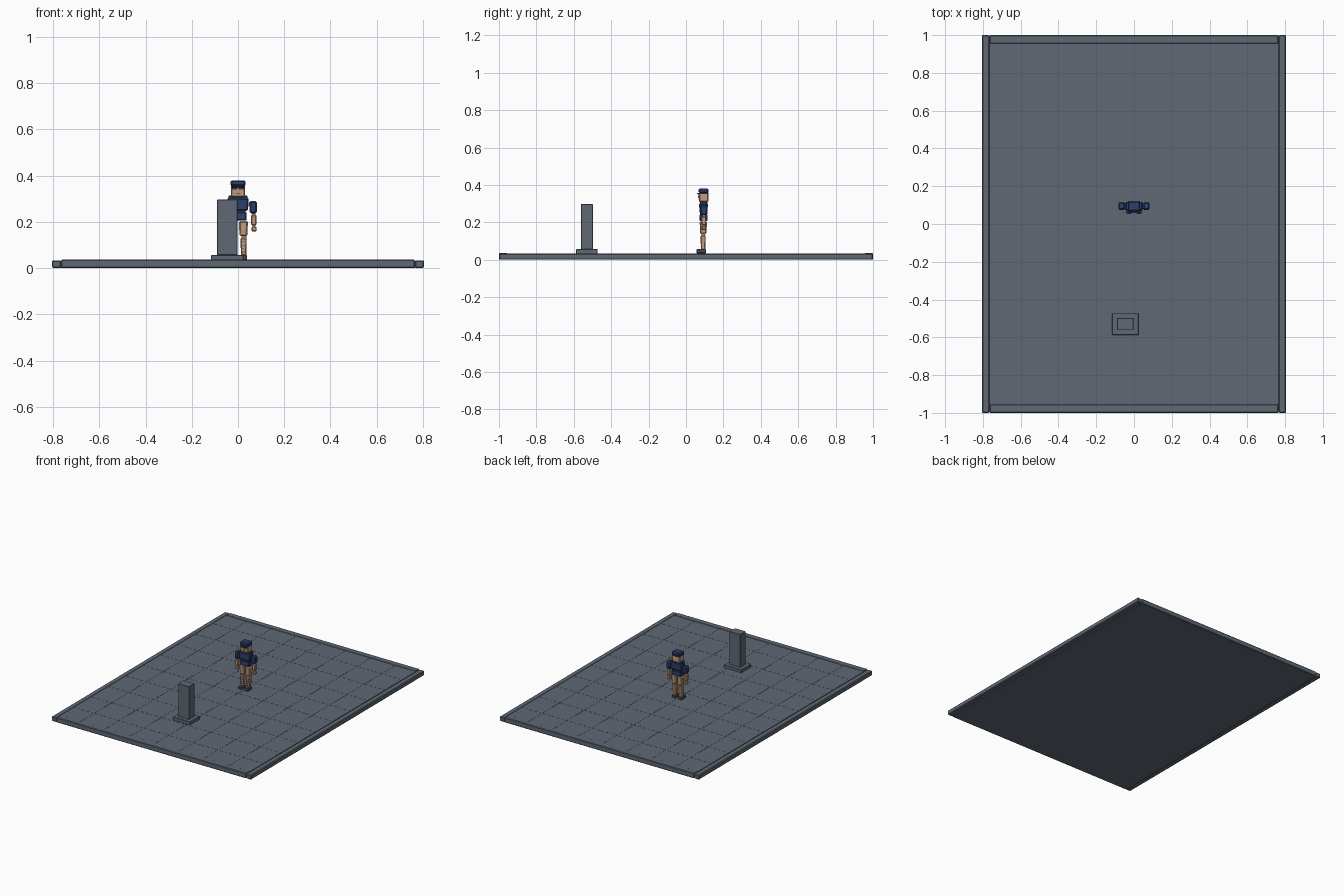
import bpy, bmesh, math


def material(name, rgb):
    m = bpy.data.materials.new(name)
    m.diffuse_color = (*rgb, 1)
    return m


SLATE = material("slate", (0.115, 0.14, 0.175))
NAVY = material("navy", (0.027, 0.05, 0.15))
SKIN = material("skin", (0.55, 0.33, 0.215))
DARK = material("dark_grey", (0.035, 0.037, 0.045))
SHOE = material("shoe_grey", (0.09, 0.085, 0.09))


def box(name, mat, x, y, z, bevel=0.0, taper=1.0):
    """Box from (min, max) ranges; taper scales the bottom face."""
    bm = bmesh.new()
    bmesh.ops.create_cube(bm, size=1)
    for v in bm.verts:
        s = taper if v.co.z < 0 else 1
        v.co = ((x[0] + x[1]) / 2 + v.co.x * (x[1] - x[0]) * s,
                (y[0] + y[1]) / 2 + v.co.y * (y[1] - y[0]) * s,
                (z[0] + z[1]) / 2 + v.co.z * (z[1] - z[0]))
    if bevel:
        bmesh.ops.bevel(bm, geom=bm.edges[:], offset=bevel, segments=1,
                        affect='EDGES', profile=0.5)
    me = bpy.data.meshes.new(name)
    bm.to_mesh(me)
    bm.free()
    me.materials.append(mat)
    ob = bpy.data.objects.new(name, me)
    bpy.context.collection.objects.link(ob)
    return ob


def pair(name, mat, x, y, z, bevel=0.0, taper=1.0):
    """The same box on both sides of the body."""
    box(name + "_left", mat, x, y, z, bevel, taper)
    box(name + "_right", mat, (-x[1], -x[0]), y, z, bevel, taper)


# Floor: slab with paving tiles separated by hairline joints
box("floor_slab", SLATE, (-0.765, 0.765), (-0.96, 0.96), (0, 0.0335))
xs = [-0.765] + [-0.6 + 0.2 * i for i in range(7)] + [0.765]
ys = [-0.955] + [-0.8 + 0.2 * i for i in range(9)] + [0.955]
for i in range(len(xs) - 1):
    for j in range(len(ys) - 1):
        box(f"floor_tile_{i}_{j}", SLATE, (xs[i] + 0.0006, xs[i + 1] - 0.0006),
            (ys[j] + 0.0006, ys[j + 1] - 0.0006), (0.033, 0.0345))

# Kerbs around the floor
pair("side_kerb", SLATE, (0.765, 0.805), (-1, 1), (0, 0.034), 0.005)
for side, name in ((-1, "front_kerb"), (1, "back_kerb")):
    box(name, SLATE, (-0.765, 0.765), sorted((side * 0.955, side)), (0, 0.037), 0.004)

# Pedestal
box("pedestal_base", SLATE, (-0.116, 0.024), (-0.587, -0.473), (0.032, 0.057), 0.002)
box("pedestal_column", SLATE, (-0.09, -0.002), (-0.562, -0.498), (0.056, 0.297), 0.002)

# Figure: head and cap
box("head", SKIN, (-0.030, 0.030), (0.069, 0.119), (0.308, 0.358), 0.005)
box("cap_crown", NAVY, (-0.033, 0.033), (0.067, 0.121), (0.356, 0.380), 0.006)
box("cap_band", NAVY, (-0.031, 0.031), (0.066, 0.121), (0.350, 0.358), 0.002)
box("cap_visor", NAVY, (-0.026, 0.026), (0.058, 0.07), (0.351, 0.356), 0.001)
pair("eyeglass_lens", DARK, (0.004, 0.025), (0.066, 0.0705), (0.340, 0.348))
box("eyeglass_bridge", DARK, (-0.005, 0.005), (0.067, 0.0705), (0.344, 0.347))
box("nose", SKIN, (-0.004, 0.004), (0.065, 0.070), (0.331, 0.341))
box("mouth", DARK, (-0.010, 0.010), (0.068, 0.070), (0.323, 0.3255))

# Torso
box("collar", NAVY, (-0.042, 0.042), (0.074, 0.116), (0.300, 0.314), 0.003)
box("chest", NAVY, (-0.047, 0.047), (0.070, 0.117), (0.248, 0.304), 0.006, 0.92)
box("belt", DARK, (-0.033, 0.033), (0.075, 0.113), (0.240, 0.250))
box("hips", NAVY, (-0.037, 0.037), (0.073, 0.115), (0.206, 0.243), 0.004)

# Arms
pair("sleeve", NAVY, (0.048, 0.083), (0.074, 0.116), (0.237, 0.290), 0.007, 0.9)
pair("elbow", SKIN, (0.060, 0.076), (0.087, 0.103), (0.226, 0.239))
pair("forearm", SKIN, (0.056, 0.081), (0.082, 0.108), (0.185, 0.230), 0.004, 0.9)
pair("wrist", SKIN, (0.062, 0.075), (0.088, 0.102), (0.174, 0.187))
pair("hand", SKIN, (0.058, 0.081), (0.083, 0.107), (0.159, 0.179), 0.004)

# Legs
pair("thigh", SKIN, (0.004, 0.043), (0.073, 0.112), (0.138, 0.204), 0.006, 0.88)
pair("knee", SKIN, (0.015, 0.036), (0.082, 0.102), (0.126, 0.142))
pair("shin", SKIN, (0.011, 0.038), (0.078, 0.105), (0.054, 0.131), 0.004, 0.88)
pair("shoe", SHOE, (0.010, 0.040), (0.056, 0.107), (0.0345, 0.057), 0.004)
for k in range(4):
    z = 0.068 + 0.015 * k
    pair(f"sandal_strap_{k}", SHOE, (0.012, 0.037), (0.0765, 0.0795), (z, z + 0.003))
